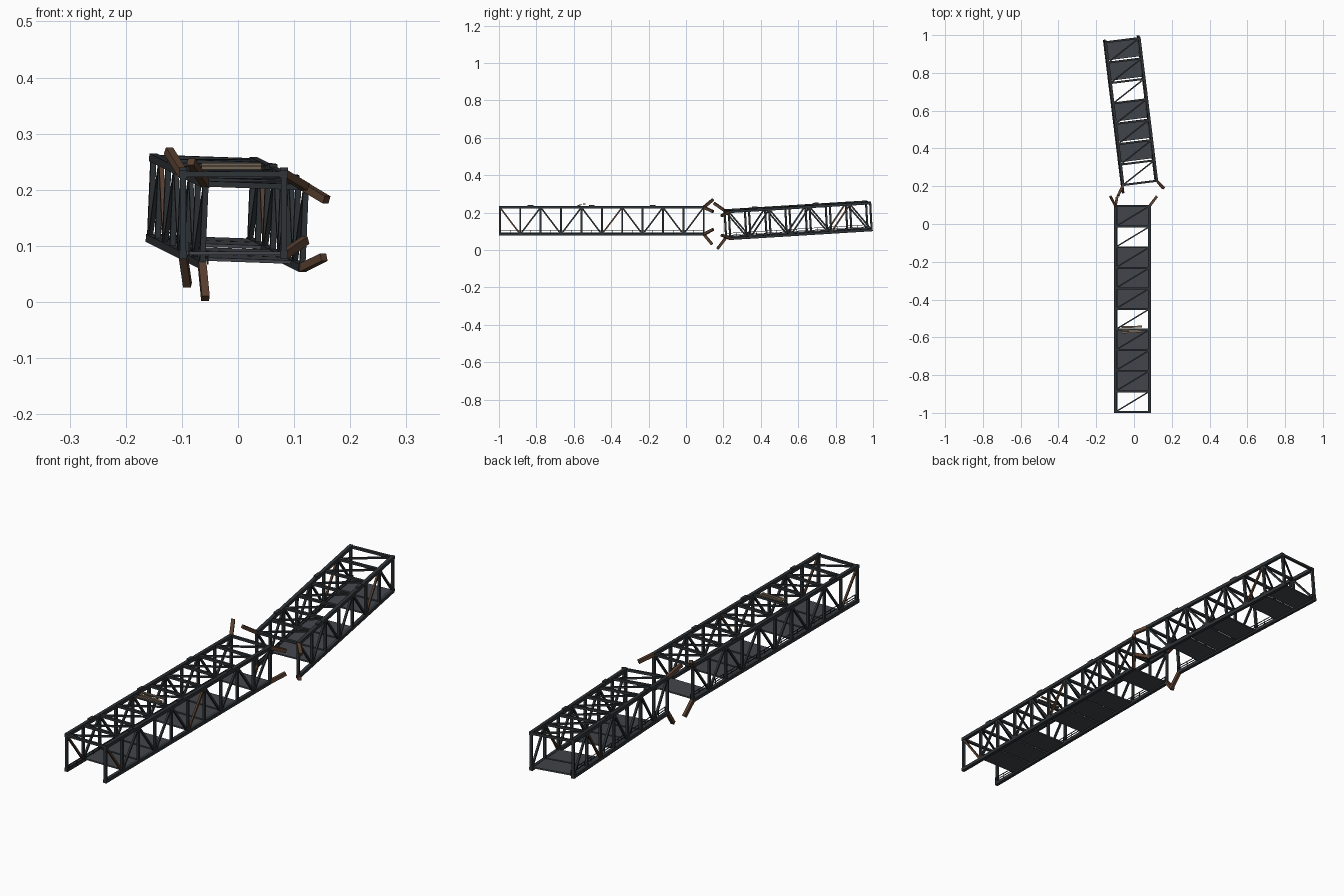
import bpy, bmesh, math
from mathutils import Vector, Matrix

if "Cube" in bpy.data.objects:
    bpy.data.objects.remove(bpy.data.objects["Cube"])


def material(name, rgb):
    m = bpy.data.materials.new(name)
    m.diffuse_color = (*rgb, 1)
    m.use_nodes = True
    m.node_tree.nodes["Principled BSDF"].inputs["Base Color"].default_value = m.diffuse_color
    return m


STEEL = material("dark steel", (0.028, 0.033, 0.037))
DECK = material("deck grey", (0.055, 0.060, 0.070))
RUST = material("rust brown", (0.095, 0.048, 0.028))
TAN = material("weathered timber", (0.17, 0.13, 0.09))

BAY = 0.109
XL, XR = -0.09, 0.09        # truss planes
ZB, ZT = 0.007, 0.151       # chord centres above the span underside


def beam(bm, p, q, w, h=None):
    """Box of section w x h running from p to q."""
    p, q = Vector(p), Vector(q)
    d = q - p
    y = d.normalized()
    side = y.cross(Vector((0, 0, 1)))
    if side.length < 1e-3:
        side = Vector((1, 0, 0))
    side.normalize()
    up = side.cross(y)
    rot = Matrix((side, y, up)).transposed().to_4x4()
    mat = Matrix.Translation((p + q) / 2) @ rot @ Matrix.Diagonal((w, d.length, h or w, 1))
    bmesh.ops.create_cube(bm, size=1, matrix=mat)


def part(name, mat, beams, frame=Matrix()):
    bm = bmesh.new()
    for b in beams:
        beam(bm, *b)
    bm.transform(frame)
    me = bpy.data.meshes.new(name)
    bm.to_mesh(me)
    bm.free()
    me.materials.append(mat)
    bpy.context.collection.objects.link(bpy.data.objects.new(name, me))


def span(name, bays, deck_bays, rusty, plates, frame):
    length = bays * BAY
    chords, posts, diagonals, rusted = [], [], [], []
    struts, braces, deck, rails, gussets = [], [], [], [], []
    for x in (XL, XR):
        for z in (ZB, ZT):
            chords.append(((x, -0.005, z), (x, length + 0.005, z), 0.014))
        for i in range(bays + 1):
            posts.append(((x, i * BAY, ZB), (x, i * BAY, ZT), 0.010))
        # zigzag web
        for i in range(bays):
            z0, z1 = (ZT, ZB) if i % 2 == 0 else (ZB, ZT)
            member = ((x, i * BAY, z0), (x, (i + 1) * BAY, z1), 0.008)
            (rusted if (x > 0, i) in rusty else diagonals).append(member)
        for i in plates:
            y = (i + 0.5) * BAY
            gussets.append(((x, y - 0.015, ZT + 0.009), (x, y + 0.015, ZT + 0.009), 0.014, 0.006))
    # top cross struts and single diagonal bracing
    for i in range(bays + 1):
        struts.append(((XL, i * BAY, ZT), (XR, i * BAY, ZT), 0.010))
    for i in range(bays):
        braces.append(((XL, i * BAY, ZT), (XR, (i + 1) * BAY, ZT), 0.007))
    # surviving deck plates with small gaps
    for i in deck_bays:
        deck.append(((0, i * BAY + 0.004, ZB + 0.003), (0, (i + 1) * BAY - 0.004, ZB + 0.003),
                     0.172, 0.006))
    # low handrail along the left side
    xr = XL + 0.010
    for z in (ZB + 0.011, ZB + 0.022):
        rails.append(((xr, 0, z), (xr, length, z), 0.0025))
    for i in range(bays * 2 + 1):
        y = i * BAY / 2
        rails.append(((xr, y, ZB), (xr, y, ZB + 0.022), 0.0025))
    for label, mat, beams in (("chords", STEEL, chords), ("posts", STEEL, posts),
                              ("web_diagonals", STEEL, diagonals),
                              ("rusted_diagonals", RUST, rusted),
                              ("top_struts", STEEL, struts), ("top_bracing", STEEL, braces),
                              ("deck_plates", DECK, deck), ("handrail", STEEL, rails),
                              ("chord_plates", STEEL, gussets)):
        part(name + "_" + label, mat, beams, frame)


# level front span
front = Matrix.Translation((-0.008, -0.995, 0.077))
span("front_span", 10, (1, 2, 3, 5, 6, 7, 9), {(False, 0), (True, 0), (True, 5)}, (1, 4, 7), front)

# displaced rear span: yawed, pitched and slightly rolled
rear = (Matrix.Translation((0.025, 0.226, 0.057))
        @ Matrix.Rotation(math.radians(7), 4, 'Z')
        @ Matrix.Rotation(math.radians(3.5), 4, 'X')
        @ Matrix.Rotation(math.radians(2), 4, 'Y'))
span("rear_span", 7, (1, 2, 3, 5, 6), {(False, 5), (True, 5)}, (1, 4), rear)

# bent chord stubs on both sides of the break
y_end = 10 * BAY
part("front_broken_stubs", RUST, [
    (front @ Vector((x, y_end, z)), tip, 0.014) for x, z, tip in (
        (XL, ZT, (-0.124, 0.145, 0.270)), (XR, ZT, (0.120, 0.145, 0.205)),
        (XL, ZB, (-0.090, 0.140, 0.030)), (XR, ZB, (0.120, 0.145, 0.110)))])
part("rear_broken_stubs", RUST, [
    (rear @ Vector((x, 0, z)), tip, 0.014) for x, z, tip in (
        (XL, ZT, (-0.084, 0.150, 0.250)), (XR, ZT, (0.158, 0.190, 0.182)),
        (XL, ZB, (-0.058, 0.168, 0.006)), (XR, ZB, (0.153, 0.190, 0.080)))])

# loose planks lying on top of the front span
part("loose_planks", TAN, [
    ((-0.065, y, 0.239 + 0.003 * k), (0.042, y + dy, 0.239 + 0.003 * k), 0.010, 0.005)
    for k, (y, dy) in enumerate(((-0.575, 0.006), (-0.560, -0.006), (-0.546, 0.003)))])
